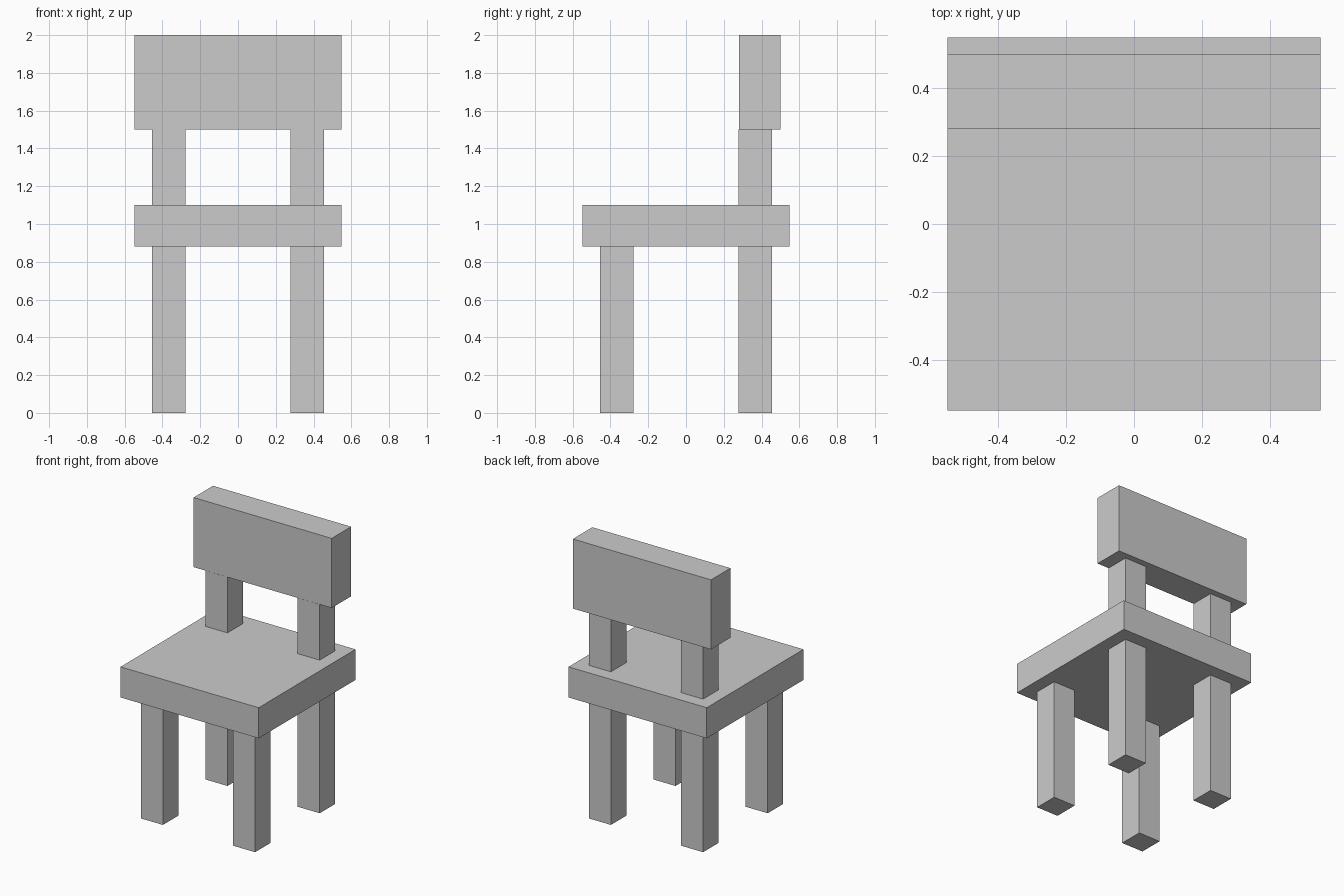
import bpy

if "Cube" in bpy.data.objects:
    bpy.data.objects.remove(bpy.data.objects["Cube"])


def box(name, x, y, z):
    """Box spanning the given (min, max) ranges."""
    spans = (x, y, z)
    bpy.ops.mesh.primitive_cube_add(size=1, location=[(a + b) / 2 for a, b in spans])
    ob = bpy.context.object
    ob.name = name
    ob.scale = [b - a for a, b in spans]
    bpy.ops.object.transform_apply(location=False, rotation=False, scale=True)
    return ob


W = 0.549                    # half width of seat and backrest
IN, OUT = 0.279, 0.454       # inner and outer leg faces
SEAT_Z = (0.88, 1.10)
BACK_Z = (1.50, 2.00)

# Seat slab and backrest block
box("seat", (-W, W), (-W, W), SEAT_Z)
box("backrest", (-W, W), (0.28, 0.50), BACK_Z)

# Legs below the seat, posts carrying the backrest
for side, x in (("left", (-OUT, -IN)), ("right", (IN, OUT))):
    box(f"front_leg_{side}", x, (-OUT, -IN), (0, SEAT_Z[0]))
    box(f"back_leg_{side}", x, (IN, OUT), (0, SEAT_Z[0]))
    box(f"back_post_{side}", x, (IN, OUT), (SEAT_Z[1], BACK_Z[0]))
